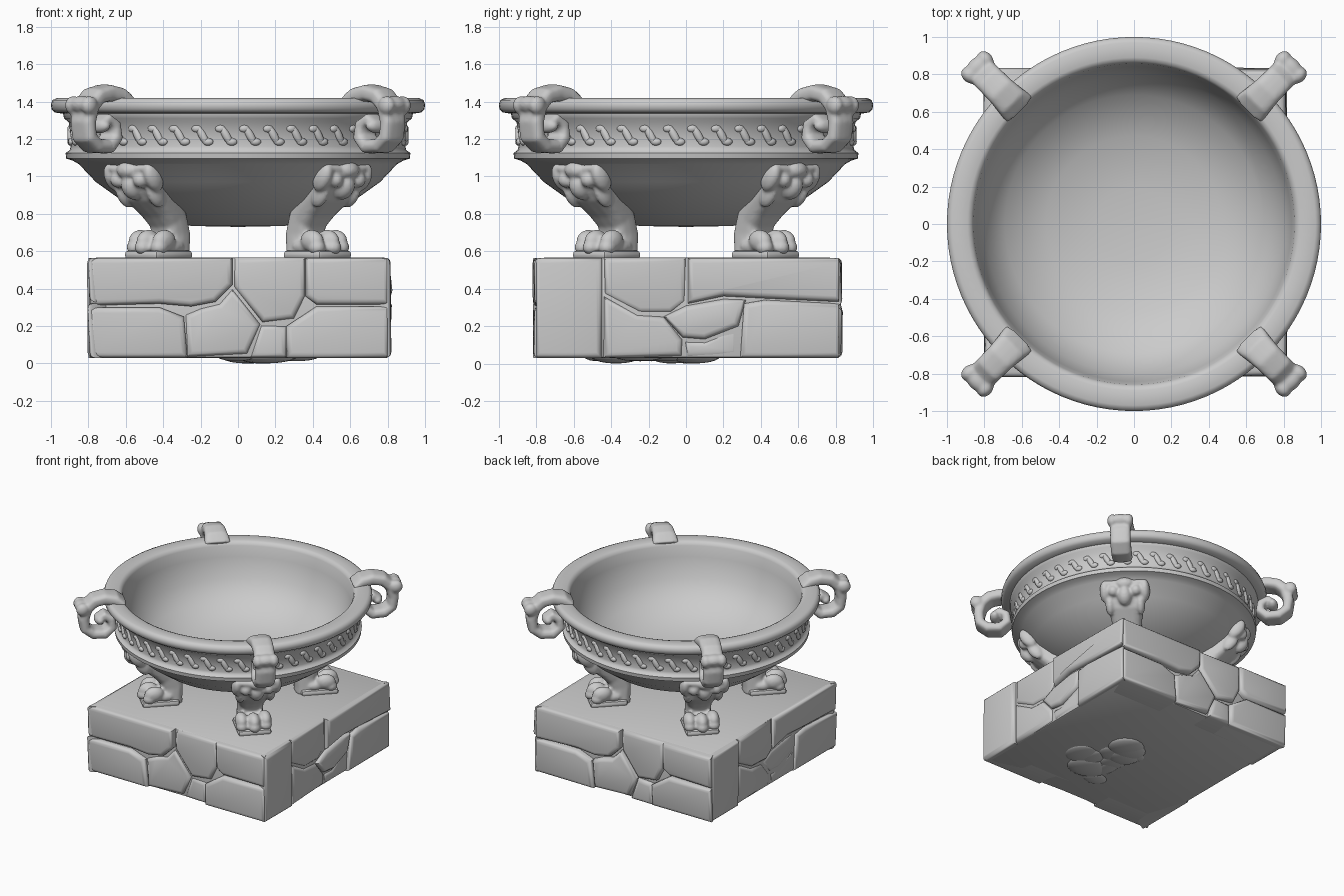
import bpy, bmesh, math, random
from mathutils import Vector, Matrix

if "Cube" in bpy.data.objects:
    bpy.data.objects.remove(bpy.data.objects["Cube"])

random.seed(4)


def link(name, me, angle=0.0, smooth=35, blend=0.0):
    ob = bpy.data.objects.new(name, me)
    bpy.context.collection.objects.link(ob)
    ob.rotation_euler.z = angle
    me.shade_smooth()
    if smooth:
        me.set_sharp_from_angle(angle=math.radians(smooth))
    if blend:  # melt overlapping pieces into one carved mass
        m = ob.modifiers.new("blend", "REMESH")
        m.mode, m.voxel_size, m.use_smooth_shade = "VOXEL", blend, True
        m = ob.modifiers.new("soften", "SMOOTH")
        m.factor, m.iterations = 0.5, 3
    return ob


def to_mesh(bm, name):
    bmesh.ops.recalc_face_normals(bm, faces=bm.faces)
    me = bpy.data.meshes.new(name)
    bm.to_mesh(me)
    bm.free()
    return me


def four(name, bm, **kw):
    """Place a part built along +x on all four diagonals."""
    me = to_mesh(bm, name)
    for k in range(4):
        link(f"{name}_{k + 1}", me, math.radians(45 + 90 * k), **kw)


def ball(bm, pos, size, tilt=0.0):
    m = Matrix.Translation(pos) @ Matrix.Rotation(tilt, 4, "Y") @ Matrix.Diagonal((*size, 1))
    bmesh.ops.create_uvsphere(bm, u_segments=16, v_segments=10, radius=1, matrix=m)


def sweep(bm, path, n=16):
    """Rounded strap along (radius, z, half width, half thickness) points."""
    rings = []
    for i, (r, z, w, t) in enumerate(path):
        a, b = path[max(i - 1, 0)], path[min(i + 1, len(path) - 1)]
        d = Vector((b[0] - a[0], 0, b[1] - a[1])).normalized()
        nrm = Vector((-d.z, 0, d.x))
        ring = []
        for k in range(n):
            c, s = math.cos(math.tau * k / n), math.sin(math.tau * k / n)
            c, s = (math.copysign(abs(v) ** 0.65, v) for v in (c, s))
            ring.append(bm.verts.new(Vector((r, 0, z)) + nrm * t * c + Vector((0, w * s, 0))))
        rings.append(ring)
    for p, q in zip(rings, rings[1:]):
        for k in range(n):
            bm.faces.new((p[k], p[(k + 1) % n], q[(k + 1) % n], q[k]))
    bm.faces.new(rings[0])
    bm.faces.new(rings[-1])


# Bowl: turned profile from outer bottom over the rim to the inner floor
profile = [(0, .73), (.25, .735), (.45, .79), (.62, .87), (.76, .97), (.85, 1.065), (.885, 1.085),
           (.918, 1.095), (.922, 1.125), (.90, 1.14), (.895, 1.16), (.905, 1.29), (.93, 1.31),
           (.935, 1.335), (.98, 1.342), (.997, 1.36), (1.0, 1.385), (.992, 1.408), (.97, 1.418),
           (.89, 1.416), (.87, 1.408), (.858, 1.385), (.842, 1.30), (.80, 1.14), (.69, 1.0),
           (.47, .89), (.2, .855), (0, .85)]
bm = bmesh.new()
vs = [bm.verts.new((r, 0, z)) for r, z in profile]
es = [bm.edges.new(p) for p in zip(vs, vs[1:])]
bmesh.ops.spin(bm, geom=vs + es, axis=(0, 0, 1), cent=(0, 0, 0), angle=math.tau, steps=96)
bmesh.ops.remove_doubles(bm, verts=bm.verts, dist=0.0005)
link("bowl", to_mesh(bm, "bowl"), smooth=50)

# Carved frieze: soft slanted scroll lumps around the band
bm = bmesh.new()
for i in range(44):
    spin = Matrix.Rotation(math.tau * (i + .5) / 44, 4, "Z")
    for y, z, size, tilt in ((0, 1.22, (.018, .022, .06), .5), (-.03, 1.255, (.016, .03, .02), 0),
                             (.03, 1.185, (.016, .03, .02), 0)):
        m = spin @ Matrix.Translation((.897, y, z)) @ Matrix.Rotation(tilt, 4, "X")
        bmesh.ops.create_uvsphere(bm, u_segments=10, v_segments=8, radius=1,
                                  matrix=m @ Matrix.Diagonal((*size, 1)))
link("frieze", to_mesh(bm, "frieze"), smooth=0)

# Scroll handles with a curled tip and inner knob
bm = bmesh.new()
sweep(bm, [(.87, 1.395, .10, .03), (.93, 1.432, .09, .045), (1.01, 1.447, .082, .046),
           (1.09, 1.43, .08, .046), (1.15, 1.375, .08, .046), (1.17, 1.29, .078, .042),
           (1.16, 1.21, .078, .04), (1.10, 1.165, .078, .04), (1.01, 1.16, .078, .04),
           (.955, 1.21, .07, .038), (.965, 1.275, .066, .036), (1.015, 1.305, .06, .034),
           (1.06, 1.275, .055, .03)])
ball(bm, (1.185, 0, 1.385), (.05, .085, .045))
for s in (-1, 1):
    ball(bm, (1.185, s * .06, 1.38), (.05, .04, .05))
ball(bm, (1.05, 0, 1.27), (.04, .075, .04))
four("handle", bm, smooth=0, blend=.011)

# Legs: limb, carved mask and three-toed paw
bm = bmesh.new()
sweep(bm, [(.84, 1.06, .14, .03), (.785, 1.0, .155, .05), (.71, .92, .135, .07), (.60, .84, .115, .08),
           (.53, .77, .10, .085), (.505, .69, .095, .085), (.515, .62, .10, .09), (.52, .565, .105, .095)])
ball(bm, (.80, 0, .945), (.06, .055, .075), .6)
ball(bm, (.835, 0, 1.035), (.05, .07, .045), .6)
for s in (-1, 1):
    ball(bm, (.815, s * .085, .985), (.05, .045, .045), .6)
    ball(bm, (.79, s * .15, .995), (.055, .04, .085), .6)
    ball(bm, (.74, s * .115, .905), (.05, .035, .08), .6)
for y, r in ((-.09, .65), (0, .68), (.09, .65)):
    ball(bm, (r, y, .655), (.075, .048, .06), .15)
    ball(bm, (r + .035, y, .62), (.05, .046, .04))
ball(bm, (.57, 0, .625), (.12, .12, .06))
four("leg", bm, smooth=0, blend=.011)

# Thin plinths under the paws
bm = bmesh.new()
bmesh.ops.create_cube(bm, size=1, matrix=Matrix.Translation((.60, 0, .58)) @ Matrix.Diagonal((.28, .25, .05, 1)))
bmesh.ops.bevel(bm, geom=bm.edges[:], offset=.02, segments=2, affect="EDGES", profile=.5)
four("paw_plinth", bm)

# Pedestal core
bm = bmesh.new()
bmesh.ops.create_cube(bm, size=1, matrix=Matrix.Translation((.005, .005, .2985)) @ Matrix.Diagonal((1.55, 1.55, .537, 1)))
bmesh.ops.bevel(bm, geom=bm.edges[:], offset=.015, segments=2, affect="EDGES", profile=.5)
link("pedestal_core", to_mesh(bm, "pedestal_core"))

# Facing stones: outlines as (along face, z)
front = [[(-.8, .565), (-.03, .565), (-.03, .42), (-.12, .33), (-.25, .305), (-.42, .32), (-.8, .31)],
         [(-.02, .565), (.36, .565), (.36, .36), (.30, .24), (.13, .22), (-.02, .41)],
         [(.36, .565), (.81, .565), (.81, .315), (.42, .315), (.36, .36)],
         [(-.8, .30), (-.42, .30), (-.29, .25), (-.27, .03), (-.8, .03)],
         [(-.28, .26), (-.2, .295), (-.1, .32), (-.03, .40), (.12, .21), (.05, .05), (-.27, .035)],
         [(.12, .21), (.26, .20), (.26, .03), (.06, .03)],
         [(.26, .20), (.42, .305), (.81, .305), (.81, .03), (.26, .03)]]
side = [[(-.81, .565), (-.45, .565), (-.45, .03), (-.81, .03)],
        [(-.44, .565), (0, .565), (0, .33), (-.08, .27), (-.25, .27), (-.44, .37)],
        [(.01, .565), (.83, .565), (.83, .33), (.4, .35), (.2, .36), (.01, .32)],
        [(-.44, .36), (-.26, .26), (-.12, .25), (-.02, .13), (-.02, .04), (-.44, .03)],
        [(-.12, .25), (0, .31), (.2, .345), (.32, .34), (.28, .2), (.1, .13), (-.02, .14)],
        [(.31, .32), (.42, .34), (.83, .32), (.83, .03), (.29, .03)],
        [(-.01, .12), (.1, .12), (.28, .2), (.28, .04), (0, .03)]]


def stone(name, outline, depth, angle):
    bm = bmesh.new()
    back = [bm.verts.new((max(-.72, min(.72, u)), -.62, z)) for u, z in outline]
    face = [bm.verts.new((u, -depth + random.uniform(-.008, .008), z)) for u, z in outline]
    bm.faces.new(back)
    bm.faces.new(face)
    for i in range(len(face)):
        bm.faces.new((back[i - 1], back[i], face[i], face[i - 1]))
    bmesh.ops.recalc_face_normals(bm, faces=bm.faces)
    rim = [e for e in bm.edges if all(v.co.y < -.7 for v in e.verts)]
    bmesh.ops.bevel(bm, geom=rim, offset=.03, segments=3, affect="EDGES", profile=.5, clamp_overlap=True)
    link(name, to_mesh(bm, name), angle, smooth=60)


for k, (label, stones) in enumerate((("front", front), ("right", side), ("back", front), ("left", side))):
    for i, outline in enumerate(stones):
        inner = max(abs(u) for u, z in outline) < .7
        d = (.815, .815, .83, .80)[k] - (random.uniform(.005, .03) if inner else 0)
        stone(f"{label}_stone_{i + 1}", outline, d, k * math.pi / 2)

# Rough lumps under the pedestal
bm = bmesh.new()
for i in range(12):
    a, r = random.uniform(0, math.tau), random.uniform(.05, .5)
    h = .028 if i % 3 else .04
    ball(bm, (r * math.cos(a), r * math.sin(a), .04), (random.uniform(.08, .18), random.uniform(.08, .18), h))
link("underside_lumps", to_mesh(bm, "underside_lumps"), smooth=0)
